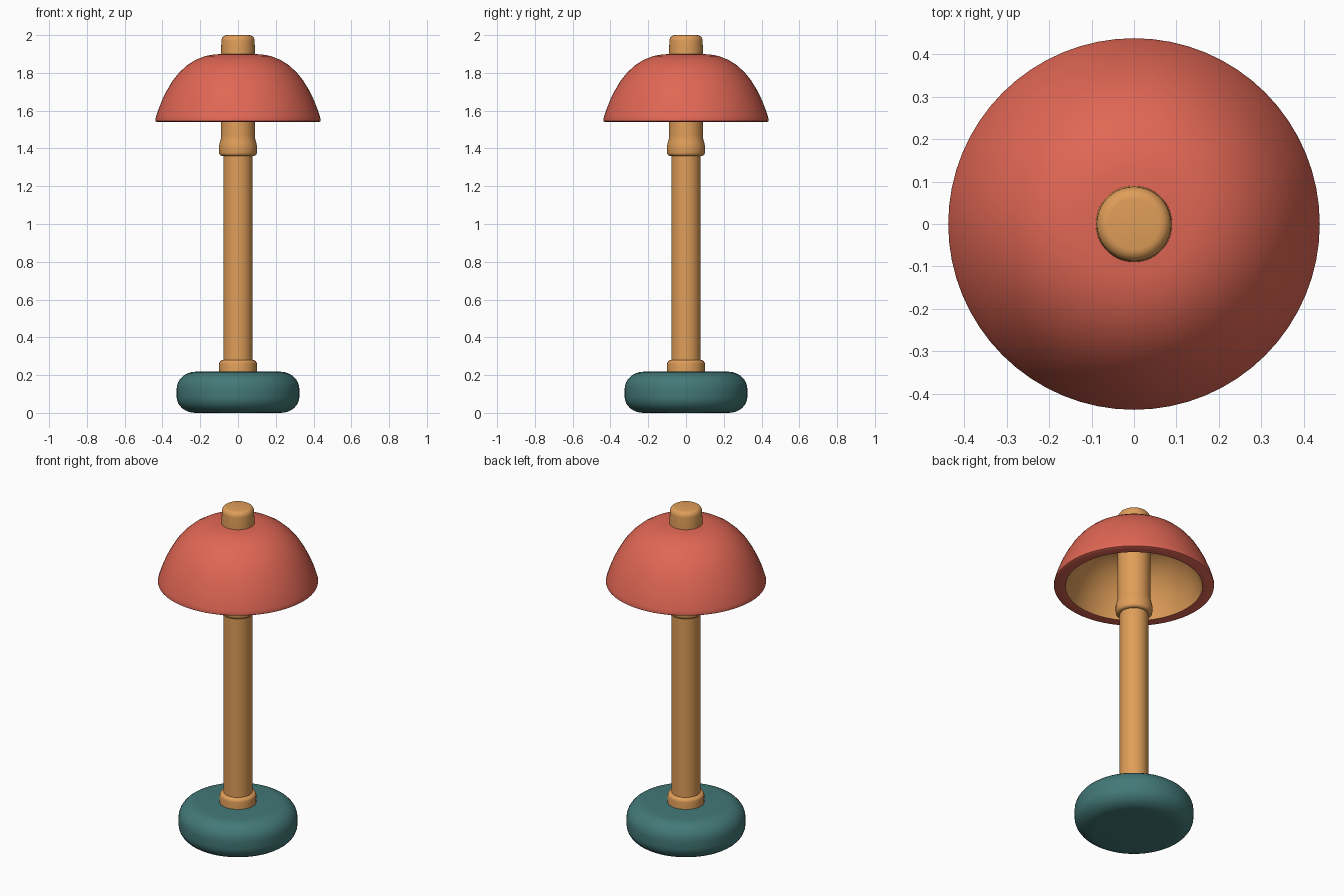
import bpy, bmesh, math

if "Cube" in bpy.data.objects:
    bpy.data.objects.remove(bpy.data.objects["Cube"])

SIDES = 64


def material(name, rgb):
    m = bpy.data.materials.new(name)
    m.diffuse_color = (*rgb, 1)
    m.use_nodes = True
    m.node_tree.nodes["Principled BSDF"].inputs["Base Color"].default_value = m.diffuse_color
    return m


red = material("coral_red", (0.75, 0.135, 0.09))
wood = material("light_wood", (0.74, 0.34, 0.10))
teal = material("dark_teal", (0.055, 0.19, 0.185))


def lathe(name, profile, mats, closed=False, rule=None):
    """Revolve (radius, z) points round z; rule(segment) gives the material slot."""
    bm = bmesh.new()
    rings = []
    for r, z in profile:
        if r == 0:
            rings.append([bm.verts.new((0, 0, z))] * SIDES)
        else:
            rings.append([bm.verts.new((r * math.cos(2 * math.pi * i / SIDES),
                                        r * math.sin(2 * math.pi * i / SIDES), z))
                          for i in range(SIDES)])
    n = len(rings)
    for k in range(n if closed else n - 1):
        a, b = rings[k], rings[(k + 1) % n]
        for i in range(SIDES):
            j = (i + 1) % SIDES
            f = bm.faces.new(list(dict.fromkeys((a[i], a[j], b[j], b[i]))))
            f.material_index = rule(k) if rule else 0
    bmesh.ops.recalc_face_normals(bm, faces=bm.faces)
    me = bpy.data.meshes.new(name)
    bm.to_mesh(me)
    bm.free()
    for m in mats:
        me.materials.append(m)
    ob = bpy.data.objects.new(name, me)
    bpy.context.collection.objects.link(ob)
    bpy.ops.object.select_all(action='DESELECT')
    ob.select_set(True)
    bpy.context.view_layer.objects.active = ob
    bpy.ops.object.shade_smooth_by_angle(angle=math.radians(40))
    return ob


def corner(r, z, rr, rz, start, steps=6):
    """Quarter-ellipse of profile points, counter-clockwise from start degrees."""
    return [(r + rr * math.cos(math.radians(start + 90 * i / steps)),
             z + rz * math.sin(math.radians(start + 90 * i / steps)))
            for i in range(steps + 1)]


# Rounded disc base
lathe("base", [(0, 0)] + corner(0.225, 0.085, 0.10, 0.085, -90, 8)
      + corner(0.225, 0.125, 0.10, 0.093, 0, 8) + [(0, 0.218)], [teal])

# Lower collar
lathe("lower_collar", [(0, 0.2), (0.10, 0.2)]
      + corner(0.08, 0.26, 0.02, 0.02, 0, 4) + [(0, 0.28)], [wood])

# Stem
lathe("stem", [(0, 0.2), (0.078, 0.2), (0.078, 1.40), (0, 1.40)], [wood])

# Upper collar, sleeve and top knob in one turned piece
lathe("sleeve_and_knob", [(0, 1.36)] + corner(0.082, 1.378, 0.018, 0.018, -90, 4)
      + [(0.10, 1.415), (0.097, 1.43), (0.091, 1.45), (0.09, 1.47), (0.09, 1.90)]
      + corner(0.06, 1.97, 0.028, 0.03, 0, 5) + [(0, 2.0)], [wood])

# Dome shade: coral outside and rim, wood-coloured lining
outer = [(0.07, 1.90), (0.125, 1.898), (0.175, 1.889), (0.225, 1.869), (0.27, 1.84),
         (0.31, 1.803), (0.345, 1.76), (0.375, 1.71), (0.40, 1.66), (0.42, 1.61),
         (0.433, 1.57), (0.438, 1.552), (0.437, 1.544), (0.43, 1.54)]
inner = [(0.375, 1.54), (0.366, 1.57), (0.345, 1.63), (0.315, 1.69), (0.275, 1.745),
         (0.23, 1.787), (0.18, 1.815), (0.13, 1.829), (0.07, 1.832)]
lathe("shade", outer + inner, [red, wood], closed=True,
      rule=lambda k: 1 if len(outer) <= k < len(outer) + len(inner) - 1 else 0)
